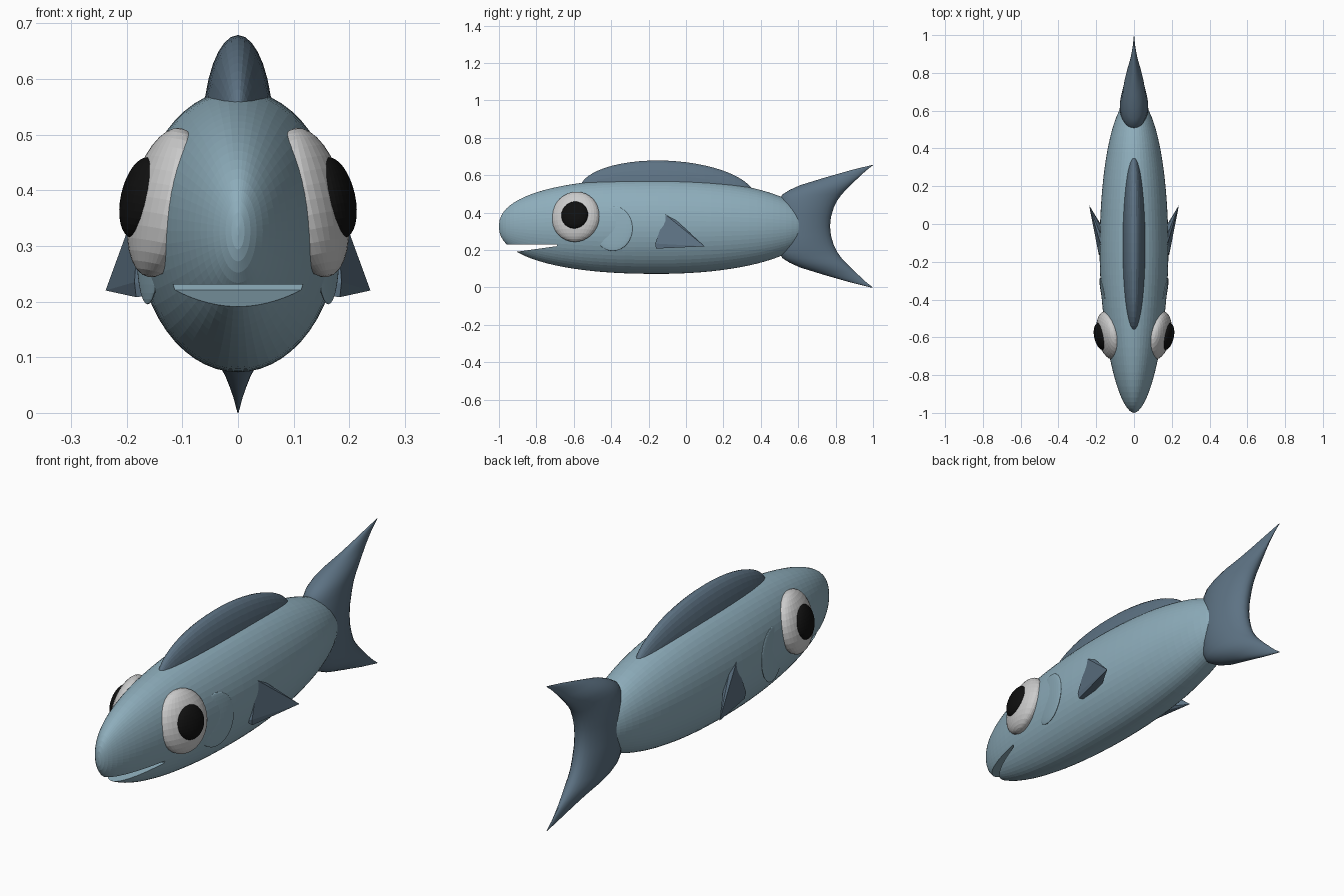
import bpy, bmesh
from math import sin, cos, pi
from mathutils import Vector, Matrix

if "Cube" in bpy.data.objects:
    bpy.data.objects.remove(bpy.data.objects["Cube"])

ZC = 0.327  # height of the body axis


def material(name, rgb):
    m = bpy.data.materials.new(name)
    m.diffuse_color = (*rgb, 1)
    m.use_nodes = True
    m.node_tree.nodes["Principled BSDF"].inputs["Base Color"].default_value = m.diffuse_color
    return m


BODY = material("body_blue", (0.27, 0.42, 0.50))
FIN = material("fin_blue", (0.11, 0.17, 0.23))
WHITE = material("eye_white", (0.8, 0.8, 0.8))
BLACK = material("pupil_black", (0.005, 0.005, 0.005))


def finish(name, bm, mat):
    bmesh.ops.recalc_face_normals(bm, faces=bm.faces)
    me = bpy.data.meshes.new(name)
    bm.to_mesh(me)
    bm.free()
    ob = bpy.data.objects.new(name, me)
    bpy.context.collection.objects.link(ob)
    if mat:
        me.materials.append(mat)
    return ob


def loft(name, rings, mat):
    bm = bmesh.new()
    loops = [[bm.verts.new(p) for p in r] for r in rings]
    n = len(loops[0])
    for a, b in zip(loops, loops[1:]):
        for i in range(n):
            j = (i + 1) % n
            bm.faces.new((a[i], a[j], b[j], b[i]))
    bm.faces.new(loops[0])
    bm.faces.new(loops[-1])
    return finish(name, bm, mat)


def hull(name, pts, mat):
    bm = bmesh.new()
    for p in pts:
        bm.verts.new(p)
    res = bmesh.ops.convex_hull(bm, input=bm.verts)
    junk = [v for v in bm.verts if not v.link_faces]
    bmesh.ops.delete(bm, geom=junk, context='VERTS')
    return finish(name, bm, mat)


def disc(name, centre, normal, radii, mat):
    # flattened sphere whose short axis points along the normal
    bm = bmesh.new()
    bmesh.ops.create_uvsphere(bm, u_segments=32, v_segments=16, radius=1)
    x = Vector(normal).normalized()
    y = Vector((0, 0, 1)).cross(x).normalized()
    z = x.cross(y)
    rot = Matrix((x, y, z)).transposed().to_4x4()
    bm.transform(Matrix.Translation(centre) @ rot @ Matrix.Diagonal((*radii, 1)))
    return finish(name, bm, mat)


def curve(u, p):
    return max(1 - u ** p, 0) ** (1 / p)


# body: superellipse profile, fuller at the tail than at the nose
rings = []
N, SEG = 44, 56
for k in range(N + 1):
    c = -cos(pi * (0.006 + 0.988 * k / N))
    y = -0.15 + c * (0.85 if c < 0 else 0.82)
    u = abs(c)
    w = 0.182 * curve(u, 1.8 if c < 0 else 2.1)
    h = 0.254 * curve(u, 2.3 if c < 0 else 2.1)
    rings.append([(w * cos(2 * pi * i / SEG), y, ZC + h * sin(2 * pi * i / SEG))
                  for i in range(SEG)])
body = loft("body", rings, BODY)

# mouth: wedge cut out of the head
cutter = hull("mouth_cutter", [(s * 0.3, y, z) for s in (-1, 1) for y, z in
              ((-1.1, 0.231), (-0.69, 0.231), (-0.69, 0.221), (-1.1, 0.164))], BODY)
cutter.hide_render = True
mod = body.modifiers.new("mouth", 'BOOLEAN')
mod.operation = 'DIFFERENCE'
mod.solver = 'EXACT'
mod.object = cutter
bpy.context.view_layer.objects.active = body
bpy.ops.object.modifier_apply(modifier="mouth")
bpy.data.objects.remove(cutter)

# dorsal fin: long slim swelling on the back
rings = []
for k in range(29):
    c = -cos(pi * (0.01 + 0.98 * k / 28))
    r = (1 - c * c) ** 0.5
    y = -0.1 + 0.47 * c
    rings.append([(0.064 * r * cos(2 * pi * i / 32), y,
                   0.5 - 0.02 * c + 0.178 * r * sin(2 * pi * i / 32)) for i in range(32)])
loft("dorsal_fin", rings, FIN)

# tail fin: teardrop sections stacked in z (offset, front, back, half width)
rows = [(0, .5, .77, .075), (.05, .5, .775, .075), (.1, .5, .79, .073),
        (.14, .5, .81, .068), (.17, .515, .832, .063), (.195, .555, .855, .057),
        (.22, .61, .88, .046), (.24, .675, .9, .034), (.26, .74, .922, .023),
        (.28, .81, .943, .015), (.3, .88, .965, .008), (.327, .99, 1.0, .001)]
full = [(-d, f, b, w) for d, f, b, w in reversed(rows[1:])] + rows
rings = []
for d, f, b, w in full:
    ring = []
    for i in range(28):
        t = 2 * pi * i / 28
        ring.append((w * sin(t) * (1 + 0.15 * cos(t)),
                     (f + b) / 2 - (b - f) / 2 * cos(t), ZC + d))
    rings.append(ring)
tail = loft("tail_fin", rings, FIN)
bpy.context.view_layer.objects.active = tail
tail.select_set(True)
bpy.ops.object.shade_smooth_by_angle(angle=0.6)

# paired parts
for side, s in (("right", 1), ("left", -1)):
    disc(side + "_eye", (s * 0.132, -0.59, 0.378), (s, -0.21, 0.23),
         (0.058, 0.13, 0.137), WHITE)
    disc(side + "_pupil", (s * 0.176, -0.595, 0.387), (s, -0.21, 0.23),
         (0.032, 0.073, 0.074), BLACK)
    disc(side + "_gill_cover", (s * 0.159, -0.39, 0.315), (s, -0.2, 0.03),
         (0.011, 0.106, 0.12), BODY)
    hull(side + "_pectoral_fin", [(s * x, y, z) for x, y, z in (
        (.176, -.11, .39), (.172, -.07, .375), (.186, -.165, .235), (.183, -.16, .208),
        (.238, .10, .22), (.13, -.1, .36), (.13, -.15, .215), (.165, -.02, .23))], FIN)
